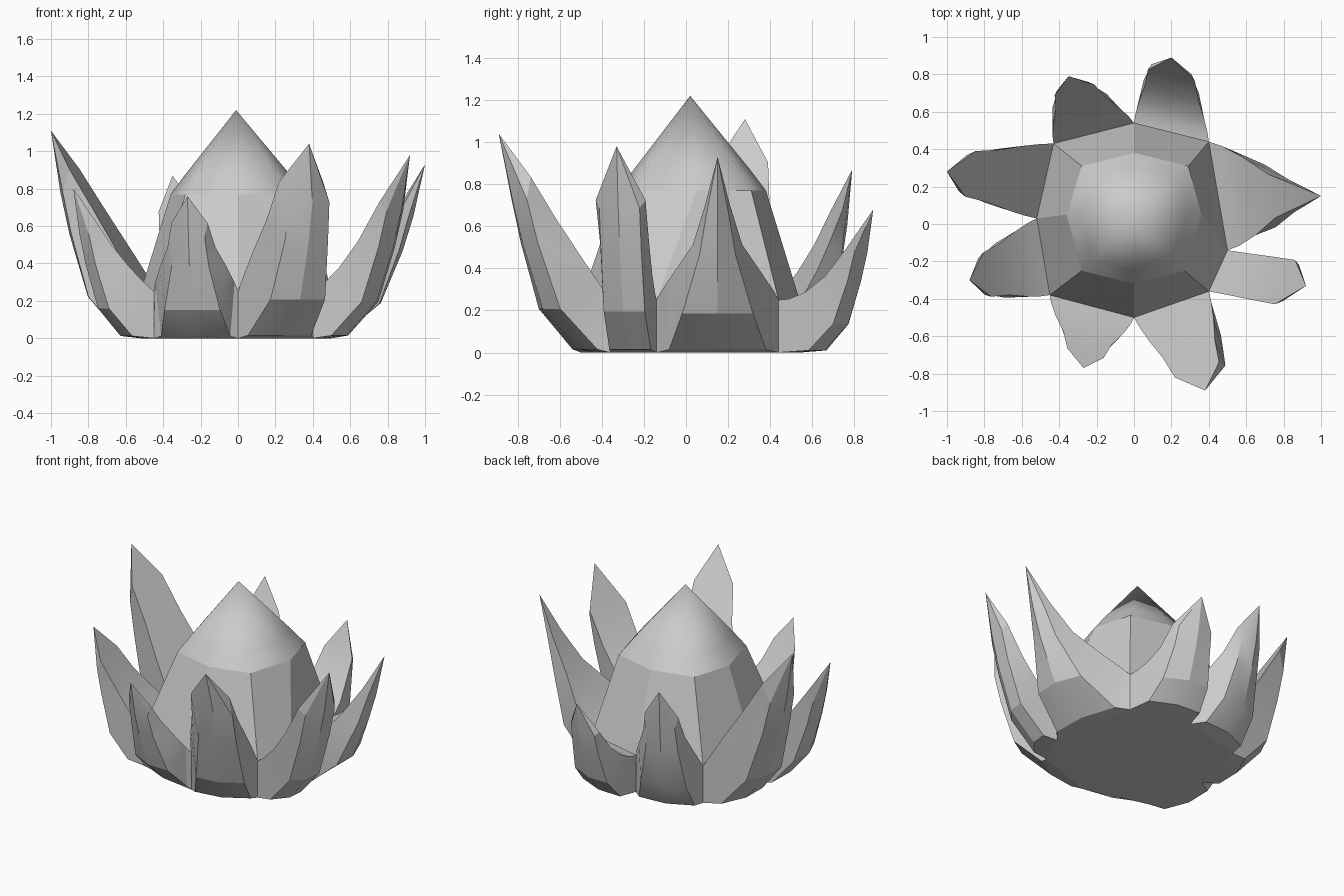
import bpy, bmesh
from math import radians
from mathutils import Vector

if "Cube" in bpy.data.objects:
    bpy.data.objects.remove(bpy.data.objects["Cube"])

# Points between petals (also the foot of the bud) and the bud's shoulder ring
VALLEYS = [(0, .54), (.40, .44), (.50, -.14), (.40, -.36),
           (0, -.50), (-.45, -.38), (-.52, .03), (-.43, .43)]
SHOULDER = [(0, .38), (.29, .31), (.36, .05), (.27, -.25),
            (0, -.32), (-.28, -.25), (-.36, .05), (-.28, .31)]
VALLEY_Z = .25

# Per petal: tip, foot overhang, inner and outer half width near the tip,
# sag of the inner face, sideways shift of the outer face
PETALS = [
    ((.20, .89, .68), .16, .13, .11, .11, 0),
    ((1.0, .15, .93), .09, .06, .055, .09, 0),
    ((.92, -.33, .98), .12, .13, .105, .11, 0),
    ((.38, -.89, 1.04), .08, .125, .11, .02, -.04),
    ((-.27, -.77, .76), .03, .10, .085, .03, 0),
    ((-.88, -.30, .80), .14, .12, .10, .05, 0),
    ((-1.0, .28, 1.11), .14, .125, .10, .0, 0),
    ((-.35, .79, .87), .11, .11, .09, .06, 0),
]


def make_object(name, rings, cap_start=True, cap_end=True, smooth=None):
    """Skin a list of closed rings; a one-point ring becomes a tip."""
    bm = bmesh.new()
    loops = [[bm.verts.new(p) for p in ring] for ring in rings]
    for a, b in zip(loops, loops[1:]):
        n = len(a)
        for i in range(n):
            j = (i + 1) % n
            if len(b) == 1:
                bm.faces.new((a[i], a[j], b[0]))
            else:
                bm.faces.new((a[i], a[j], b[j], b[i]))
    if cap_start:
        bm.faces.new(loops[0])
    if cap_end and len(loops[-1]) > 2:
        bm.faces.new(loops[-1])
    bmesh.ops.recalc_face_normals(bm, faces=bm.faces)
    mesh = bpy.data.meshes.new(name)
    bm.to_mesh(mesh)
    bm.free()
    obj = bpy.data.objects.new(name, mesh)
    bpy.context.collection.objects.link(obj)
    if smooth:
        bpy.ops.object.select_all(action='DESELECT')
        obj.select_set(True)
        bpy.context.view_layer.objects.active = obj
        bpy.ops.object.shade_smooth_by_angle(angle=radians(smooth))
    return obj


def ring(points, z, scale=1.0):
    cx, cy = -.01 * (1 - scale), .02 * (1 - scale)
    return [Vector((x * scale + cx, y * scale + cy, z)) for x, y in points]


def make_petal(name, a, b, tip, foot, width, outer_width, sag, shift):
    a, b, tip = Vector((*a, 0)), Vector((*b, 0)), Vector(tip)
    mid, side = (a + b) / 2, (b - a).normalized()
    base_w = (b - a).length / 2
    flat_tip = Vector((tip.x, tip.y, 0))
    out = (flat_tip - mid).normalized()
    foot_p = mid + out * foot
    up = Vector((0, 0, 1))
    # root section against the bud
    rings = [[a, mid, b, b + up * VALLEY_Z, a + up * VALLEY_Z]]
    # h: outer height, t: inner travel, k / ko: inner / outer blend to tip width
    for h, t, k, ko in ((.015, .12, .1, .15), (.2, .3, .35, .45),
                        (.5, .52, .75, .85), (.7, .76, 1.0, 1.0)):
        w = base_w + (width - base_w) * k
        ow = base_w * .9 + (outer_width - base_w * .9) * ko
        oc = foot_p.lerp(flat_tip, h ** .48 if h > .05 else 0) + up * tip.z * h
        oc += side * shift * min(1, h * 4)
        ic = (mid + up * VALLEY_Z).lerp(tip, t) - up * sag * 4 * t * (1 - t)
        bulge = out * .025
        rings.append([oc - side * ow - bulge, oc + bulge * .4, oc + side * ow - bulge,
                      ic + side * w, ic - side * w])
    rings.append([tip])
    return make_object(name, rings, smooth=22)


# Bud body: faceted wall rising from the base to the shoulder
make_object("bud_body", [ring(VALLEYS, .0), ring(VALLEYS, VALLEY_Z), ring(SHOULDER, .77)],
            cap_end=False)

# Bud tip: smooth pointed cap
make_object("bud_tip", [ring(SHOULDER, .77), ring(SHOULDER, .87, .79),
                        [Vector((-.01, .02, 1.22))]], cap_start=False, smooth=60)

# Petals around the bud
for i, petal in enumerate(PETALS):
    make_petal(f"petal_{i + 1}", VALLEYS[i], VALLEYS[(i + 1) % 8], *petal)
